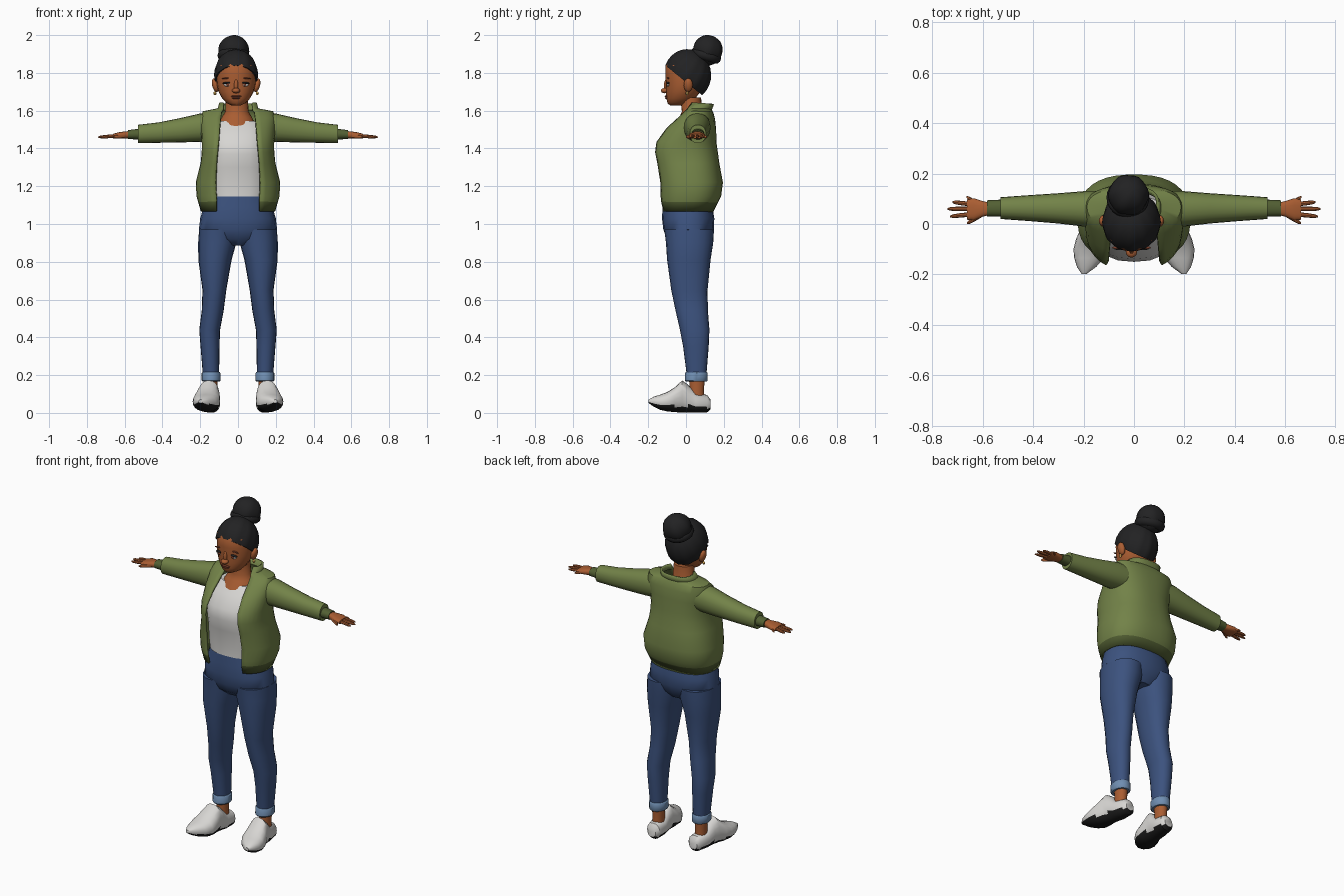
import bpy, bmesh, math
from mathutils import Matrix, Vector

cube = bpy.data.objects.get("Cube")
if cube:
    bpy.data.objects.remove(cube, do_unlink=True)


def material(name, r, g, b):
    m = bpy.data.materials.new(name)
    m.use_nodes = True
    m.diffuse_color = (r, g, b, 1)
    bsdf = m.node_tree.nodes["Principled BSDF"]
    bsdf.inputs["Base Color"].default_value = (r, g, b, 1)
    bsdf.inputs["Roughness"].default_value = 0.9
    return m


GREEN = material("olive green", .17, .225, .065)
RIB = material("dark olive", .085, .115, .033)
DENIM = material("denim blue", .045, .085, .21)
PALE = material("pale denim", .16, .27, .44)
SKIN = material("brown skin", .40, .11, .032)
HAIR = material("black hair", .016, .016, .017)
WHITE = material("off white", .68, .67, .65)
SOLE = material("black rubber", .01, .01, .01)
LIP = material("dark brown", .2, .05, .025)
GOLD = material("gold", .7, .42, .1)
parts = []


def finish(name, bm, mats, rule=None):
    bmesh.ops.recalc_face_normals(bm, faces=bm.faces)
    bm.normal_update()
    if rule:
        for f in bm.faces:
            f.material_index = int(rule(f))
    mesh = bpy.data.meshes.new(name)
    bm.to_mesh(mesh)
    bm.free()
    for m in mats:
        mesh.materials.append(m)
    ob = bpy.data.objects.new(name, mesh)
    bpy.context.collection.objects.link(ob)
    parts.append(ob)
    return ob


def ring(axis, pos, u, hu, v0, v1, power=2.0, gap=0, count=20):
    """Superellipse across an axis, centred on u, spanning v0 to v1, with an optional gap at v0."""
    start = math.asin((gap / hu) ** (power / 2)) if gap else 0
    steps = count - 1 if gap else count
    pts = []
    for i in range(count):
        a = start + (2 * math.pi - 2 * start) * i / steps
        s, c = math.sin(a), math.cos(a)
        p = u + hu * math.copysign(abs(s) ** (2 / power), s)
        q = (v0 + v1) / 2 - (v1 - v0) / 2 * math.copysign(abs(c) ** (2 / power), c)
        pts.append({"x": (pos, p, q), "y": (p, pos, q), "z": (p, q, pos)}[axis])
    return pts


def loft(name, rings, mats, closed=True, rule=None):
    bm = bmesh.new()
    rows = [[bm.verts.new(p) for p in r] for r in rings]
    n = len(rows[0])
    for a, b in zip(rows, rows[1:]):
        for i in range(n if closed else n - 1):
            j = (i + 1) % n
            bm.faces.new((a[i], a[j], b[j], b[i]))
    if closed:
        bm.faces.new(rows[0])
        bm.faces.new(rows[-1])
    return finish(name, bm, mats, rule)


def ball(name, loc, size, mat, segs=16, rows=10, tilt=0):
    bm = bmesh.new()
    mat4 = Matrix.Translation(loc) @ Matrix.Rotation(tilt, 4, "Y") @ Matrix.Diagonal((*size, 1))
    bmesh.ops.create_uvsphere(bm, u_segments=segs, v_segments=rows, radius=1, matrix=mat4)
    return finish(name, bm, [mat])


def tube_z(name, cx, rows, mats, power=2.0, **kw):
    return loft(name, [ring("z", z, cx, h, f, b, power) for z, h, f, b in rows], mats, **kw)


# Jacket body, open at the front: height, half width, front, back, opening
jacket_rows = [(1.07, .185, -.125, .135, .11), (1.12, .2, -.135, .16, .11),
               (1.15, .208, -.138, .175, .112), (1.22, .212, -.14, .184, .115),
               (1.32, .186, -.16, .165, .11), (1.38, .18, -.172, .157, .105),
               (1.43, .18, -.162, .15, .1), (1.5, .185, -.105, .148, .095),
               (1.555, .19, -.04, .142, .09), (1.588, .178, -.005, .133, .085),
               (1.603, .1, .0, .125, .075), (1.637, .088, .02, .137, .072)]
jacket = loft("jacket", [ring("z", z, 0, h, f, b, 2.5, g, 32) for z, h, f, b, g in jacket_rows],
              [GREEN, RIB], closed=False, rule=lambda f: f.calc_center_median().z < 1.12)
thick = jacket.modifiers.new("thickness", "SOLIDIFY")
thick.thickness = .012
thick.offset = -1

# Shirt and upper chest
tube_z("shirt", 0, [(1.145, .15, -.124, .11), (1.2, .16, -.124, .12), (1.3, .16, -.136, .13),
                    (1.37, .16, -.15, .13), (1.43, .16, -.138, .125), (1.5, .155, -.085, .12),
                    (1.545, .12, -.042, .11)], [WHITE], 2.5)
tube_z("neck", -.006, [(1.48, .11, -.085, .1), (1.53, .098, -.062, .1), (1.565, .08, -.035, .095),
                       (1.595, .062, -.022, .085), (1.67, .058, -.03, .08)], [SKIN])

# Jeans
tube_z("jeans_hips", 0, [(.885, .07, -.06, .1), (.92, .15, -.1, .13), (.97, .207, -.12, .147),
                         (1.03, .2, -.127, .15), (1.09, .182, -.124, .14), (1.165, .15, -.118, .12)],
       [DENIM], 2.3)
leg_rows = [(.97, .106, .1, -.115, .148), (.9, .11, .101, -.106, .144), (.81, .122, .088, -.1, .13),
            (.65, .125, .063, -.078, .114), (.54, .134, .058, -.055, .116), (.44, .15, .055, -.032, .124),
            (.35, .148, .05, -.015, .12), (.2, .143, .043, .004, .108)]
shoe_rows = [(.13, .138, .026, .02, .07), (.112, .138, .042, .003, .095), (.05, .144, .05, .001, .105),
             (.01, .15, .052, .001, .15), (-.02, .155, .057, .002, .172), (-.06, .162, .068, .004, .135),
             (-.1, .168, .072, .008, .11), (-.135, .177, .06, .016, .097), (-.17, .188, .038, .032, .086),
             (-.198, .198, .01, .052, .07)]
sleeve_rows = [(.13, .06, .07, 1.44, 1.588), (.2, .06, .07, 1.435, 1.585), (.3, .062, .06, 1.432, 1.562),
               (.42, .063, .051, 1.43, 1.538), (.53, .063, .043, 1.428, 1.525)]
cuff_rows = [(.52, .063, .034, 1.447, 1.505), (.582, .062, .032, 1.45, 1.497)]
palm_rows = [(.57, .06, .024, 1.455, 1.492), (.6, .06, .031, 1.452, 1.49), (.635, .058, .044, 1.452, 1.485),
             (.662, .057, .04, 1.453, 1.477)]
# Fingers: name, root x and y, tip x and y, radius
fingers = [("little_finger", .63, .087, .665, .108, .008), ("ring_finger", .65, .079, .72, .087, .009),
           ("middle_finger", .655, .06, .74, .06, .009), ("index_finger", .65, .038, .73, .03, .009),
           ("thumb", .6, .04, .662, .003, .011)]

for s, side in ((1, "left"), (-1, "right")):
    # Legs and shoes
    loft(f"{side}_jeans_leg", [ring("z", z, s * x, h, f, b, 2.2) for z, x, h, f, b in leg_rows], [DENIM])
    tube_z(f"{side}_rolled_cuff", s * .142, [(.165, .044, 0, .11), (.172, .05, -.006, .115),
                                             (.21, .05, -.005, .115), (.217, .044, 0, .11)], [PALE])
    tube_z(f"{side}_ankle", s * .142, [(.06, .034, .012, .1), (.12, .032, .02, .095), (.2, .035, .015, .1)],
           [SKIN])
    loft(f"{side}_shoe", [ring("y", y, s * x, h, lo, hi, 2.3) for y, x, h, lo, hi in shoe_rows],
         [WHITE, SOLE], rule=lambda f: f.normal.z < -.35)

    # Sleeves and hands
    for part, rows, mat, power in (("sleeve", sleeve_rows, GREEN, 2.2), ("sleeve_cuff", cuff_rows, RIB, 2.2),
                                   ("palm", palm_rows, SKIN, 2.5)):
        loft(f"{side}_{part}", [ring("x", s * x, y, h, lo, hi, power) for x, y, h, lo, hi in rows], [mat])
    for name, x0, y0, x1, y1, r in fingers:
        rows = []
        for t, k in ((0, 1), (.5, 1), (.85, .8), (1, .35)):
            y, z, q = y0 + (y1 - y0) * t, 1.466 - .006 * t, r * k
            rows.append(ring("x", s * (x0 + (x1 - x0) * t), y, q, z - q, z + q, count=8))
        loft(f"{side}_{name}", rows, [SKIN])

    # Ears and earrings
    hx = -.01
    ball(f"{side}_ear", (hx + s * .11, .012, 1.735), (.017, .024, .037), SKIN, tilt=s * .25)
    ball(f"{side}_earring", (hx + s * .112, .006, 1.692), (.008, .008, .01), GOLD, 8, 6)

    # Eyes and brows
    ball(f"{side}_eye", (hx + s * .045, -.094, 1.737), (.021, .007, .009), WHITE)
    ball(f"{side}_iris", (hx + s * .045, -.098, 1.737), (.009, .005, .008), LIP, 10, 6)
    ball(f"{side}_upper_lid", (hx + s * .046, -.095, 1.747), (.026, .009, .006), HAIR, tilt=s * .1)
    ball(f"{side}_brow", (hx + s * .05, -.094, 1.772), (.028, .006, .004), LIP, tilt=s * .12)

# Head and face
HX = -.01
tube_z("head", HX, [(1.628, .025, -.085, -.01), (1.64, .05, -.098, .02), (1.665, .074, -.104, .05),
                    (1.7, .093, -.106, .075), (1.74, .102, -.107, .09), (1.79, .105, -.109, .1),
                    (1.84, .1, -.108, .1), (1.88, .075, -.075, .08), (1.9, .03, -.03, .03)], [SKIN])
ball("nose_bridge", (HX, -.104, 1.733), (.011, .013, .034), SKIN)
ball("nose_tip", (HX, -.112, 1.706), (.022, .021, .014), SKIN)
ball("upper_lip", (HX, -.102, 1.676), (.028, .011, .005), LIP)
ball("lower_lip", (HX, -.1, 1.667), (.022, .012, .006), LIP)


def swept_ball(name, loc, size, axis, segs, groove, cut=None):
    """Ball of hair with strands gathered along an axis, optionally cut at the hairline."""
    bm = bmesh.new()
    bmesh.ops.create_uvsphere(bm, u_segments=segs, v_segments=14, radius=1)
    for v in bm.verts:
        a = math.atan2(v.co.y, v.co.x)
        r = 1 + groove * math.cos(a * segs / 4)
        v.co.x *= r
        v.co.y *= r
    turn = Vector((0, 0, 1)).rotation_difference(Vector(axis)).to_matrix().to_4x4()
    bm.transform(Matrix.Translation(loc) @ Matrix.Diagonal((*size, 1)) @ turn)
    if cut:
        geom = bm.verts[:] + bm.edges[:] + bm.faces[:]
        bmesh.ops.bisect_plane(bm, geom=geom, plane_co=cut[0], plane_no=cut[1], clear_inner=True)
        bmesh.ops.holes_fill(bm, edges=[e for e in bm.edges if e.is_boundary])
    return finish(name, bm, [HAIR])


# Hair swept back to the bun
swept_ball("hair_cap", (HX, .008, 1.79), (.115, .124, .135), (0, .6, .8), 48, .015,
           ((0, -.11, 1.84), (0, .17, .21)))
swept_ball("bun", (-.022, .115, 1.92), (.08, .08, .08), (.3, .4, .85), 24, .03)

# Strand wrapped round the base of the bun
wrap = []
for i in range(25):
    a = 2 * math.pi * i / 24
    mid = Vector((-.024 + .056 * math.cos(a), .105 + .052 * math.sin(a), 1.892 - .015 * math.sin(a)))
    out = Vector((math.cos(a), math.sin(a), 0))
    wrap.append([mid + .029 * (out * math.cos(b) + Vector((0, 0, math.sin(b))))
                 for b in (2 * math.pi * k / 10 for k in range(10))])
loft("bun_wrap", wrap, [HAIR])

# Soft shading with crisp edges
bpy.ops.object.select_all(action="DESELECT")
for ob in parts:
    ob.select_set(True)
bpy.context.view_layer.objects.active = parts[0]
bpy.ops.object.shade_smooth_by_angle(angle=math.radians(40))
